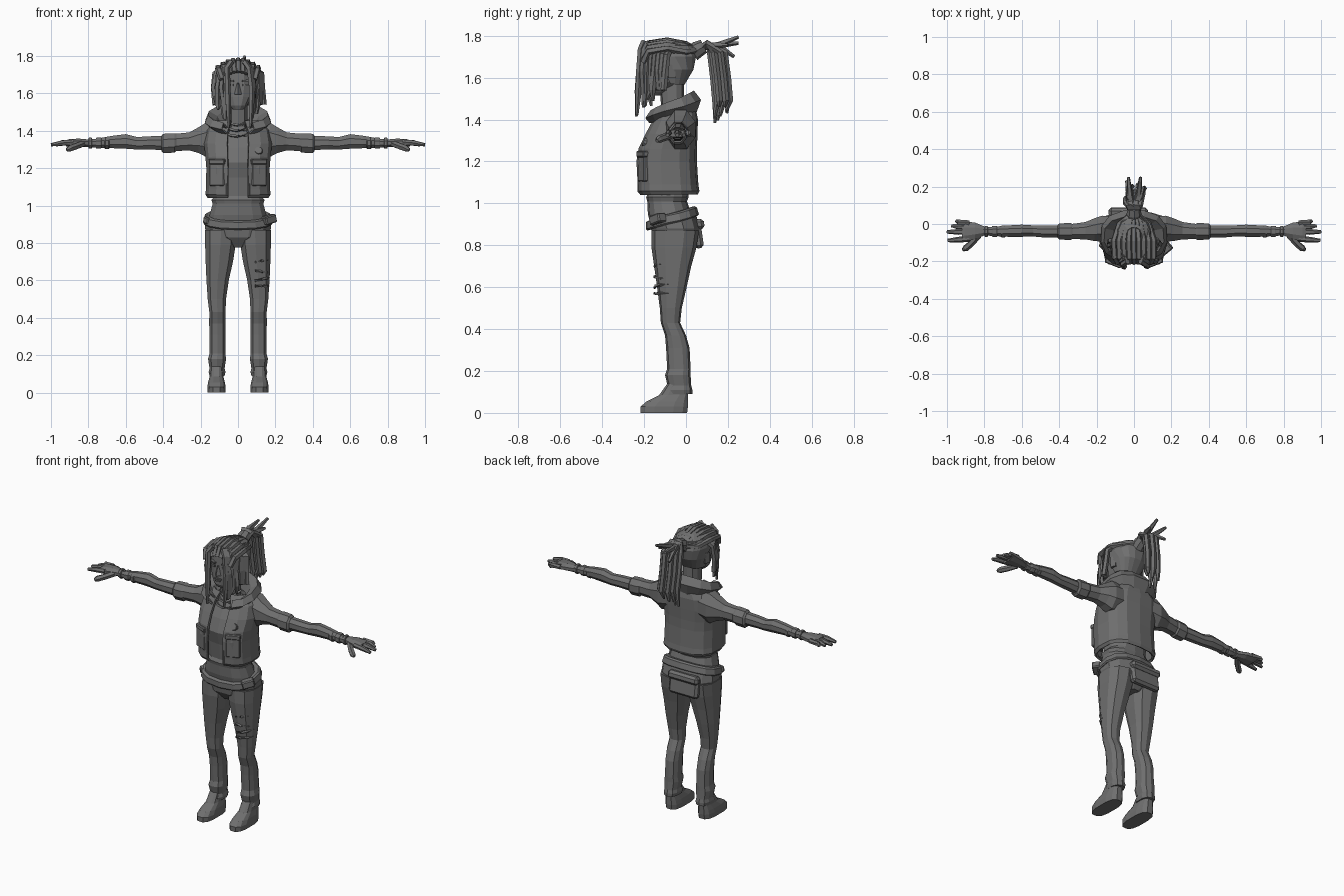
import bpy, bmesh, random
from math import sin, cos, pi, radians, copysign
from mathutils import Vector, Matrix

random.seed(4)
if "Cube" in bpy.data.objects:
    bpy.data.objects.remove(bpy.data.objects["Cube"], do_unlink=True)

GREY = (0.16, 0.16, 0.16, 1)
mat = bpy.data.materials.new("charcoal grey")
mat.use_nodes = True
mat.diffuse_color = GREY
bsdf = mat.node_tree.nodes["Principled BSDF"]
bsdf.inputs["Base Color"].default_value = GREY
bsdf.inputs["Roughness"].default_value = 0.8


def power(v, p):
    return copysign(abs(v) ** p, v)


def zring(z, hw, yf, yb, xc=0, tilt=0, n=12, gap=None, p=0.8):
    """Level cross-section; gap (degrees) leaves it open at the front."""
    if gap is None:
        angles = [2 * pi * (i + 0.5) / n for i in range(n)]
    else:
        g = radians(gap)
        angles = [-pi / 2 + g + (2 * pi - 2 * g) * i / n for i in range(n + 1)]
    yc, hy = (yf + yb) / 2, (yb - yf) / 2
    return [Vector((xc + hw * power(cos(a), p), yc + hy * power(sin(a), p), z + tilt * sin(a)))
            for a in angles]


def xring(x, yc, zc, ry, rz, n=8):
    return [Vector((x, yc + ry * cos(a), zc + rz * sin(a)))
            for a in [2 * pi * (i + 0.5) / n for i in range(n)]]


def loft(bm, rings, closed=True):
    rows = [[bm.verts.new(v) for v in r] for r in rings]
    n = len(rows[0])
    for a, b in zip(rows, rows[1:]):
        for i in range(n if closed else n - 1):
            j = (i + 1) % n
            bm.faces.new((a[i], a[j], b[j], b[i]))
    if closed:
        bm.faces.new(rows[0][::-1])
        bm.faces.new(rows[-1])


def tube(bm, pts, radius, tip=0.3, n=5):
    """Tapered strand along a path."""
    pts = [Vector(q) for q in pts]
    rings, last = [], len(pts) - 1
    for k, q in enumerate(pts):
        d = (pts[min(k + 1, last)] - pts[max(k - 1, 0)]).normalized()
        side = d.cross(Vector((0.9, 0.3, 0.1))).normalized()
        up = d.cross(side)
        r = radius * (tip if k == last else 1)
        rings.append([q + r * (side * cos(2 * pi * i / n) + up * sin(2 * pi * i / n)) for i in range(n)])
    loft(bm, rings)


def box(bm, loc, size, rz=0, ry=0, rx=0):
    m = (Matrix.Translation(loc) @ Matrix.Rotation(radians(rz), 4, 'Z') @ Matrix.Rotation(radians(ry), 4, 'Y')
         @ Matrix.Rotation(radians(rx), 4, 'X') @ Matrix.Diagonal((*size, 1)))
    bmesh.ops.create_cube(bm, size=1, matrix=m)


def finish(name, bm, mirror=False, thick=0, bevel=0):
    bmesh.ops.recalc_face_normals(bm, faces=bm.faces)
    me = bpy.data.meshes.new(name)
    bm.to_mesh(me)
    bm.free()
    me.materials.append(mat)
    ob = bpy.data.objects.new(name, me)
    bpy.context.collection.objects.link(ob)
    if thick:
        s = ob.modifiers.new("thickness", 'SOLIDIFY')
        s.thickness, s.offset = thick, 0
    if bevel:
        ob.modifiers.new("bevel", 'BEVEL').width = bevel
        ob.modifiers["bevel"].segments = 1
    if mirror:
        ob.modifiers.new("mirror", 'MIRROR').use_mirror_merge = False
    return ob


def part(name, rings, closed=True, **kw):
    bm = bmesh.new()
    loft(bm, rings, closed)
    return finish(name, bm, **kw)


# Shoes
part("shoes", [zring(z, hw, f, b, 0.115, p=0.7) for z, hw, f, b in (
    (0, .048, -.22, .008), (.03, .05, -.22, .012), (.055, .046, -.19, .012),
    (.085, .038, -.13, .012), (.14, .034, -.09, .01))], mirror=True)

# Trouser legs with ankle folds
part("trouser_legs", [zring(z, hw, f, b, xc, n=10) for z, xc, hw, f, b in (
    (.09, .112, .042, -.10, .03), (.11, .112, .047, -.10, .03), (.13, .112, .042, -.088, .025),
    (.18, .112, .05, -.10, .022), (.21, .11, .044, -.09, .022), (.31, .11, .044, -.095, .017),
    (.37, .11, .046, -.10, -.0), (.43, .11, .045, -.12, -.028), (.5, .113, .051, -.125, -.02),
    (.6, .109, .062, -.138, .003), (.7, .1, .076, -.152, .025), (.79, .094, .085, -.165, .05),
    (.87, .09, .09, -.165, .062))], mirror=True)

# Hips and waistband
part("trouser_hips", [zring(z, hw, f, b, tilt=t) for z, hw, f, b, t in (
    (.775, .04, -.12, .02, 0), (.83, .16, -.163, .062, 0), (.88, .182, -.17, .068, 0),
    (.925, .178, -.178, .05, .03))])
part("belt", [zring(z, hw, f, b, tilt=.035, n=14) for z, hw, f, b in (
    (.905, .182, -.185, .055), (.912, .188, -.192, .062), (.945, .18, -.192, .052), (.952, .17, -.18, .04))])
bm = bmesh.new()
box(bm, (.165, -.135, .925), (.075, .05, .045), rz=40, ry=-15)
box(bm, (-.165, -.12, .92), (.04, .03, .035), rz=-45, ry=15)
finish("belt_buckles", bm, bevel=.006)
bm = bmesh.new()
box(bm, (-.03, .055, .85), (.2, .045, .13), rx=8)
box(bm, (-.03, .062, .9), (.21, .05, .05), rx=8)
finish("hip_pouch", bm, bevel=.014)

# Torn strips on the left thigh
bm = bmesh.new()
for z, d in ((.57, .0), (.6, .015), (.65, -.01), (.7, .012)):
    pts = [(.1 + .07 * cos(a), -.068 + .082 * sin(a), z + d * cos(a)) for a in (-1.7, -1.2, -.7, -.2)]
    tube(bm, pts, .008, n=4)
finish("trouser_tears", bm)

# Shirt and waist
part("shirt", [zring(z, hw, f, b, n=14) for z, hw, f, b in (
    (.9, .165, -.17, .04), (.95, .155, -.182, .025), (1.01, .138, -.185, .005), (1.03, .145, -.19, .012),
    (1.05, .125, -.18, .01), (1.15, .13, -.19, .02), (1.23, .14, -.21, .02), (1.31, .14, -.18, .02),
    (1.38, .11, -.14, .02), (1.42, .06, -.12, -.005))])

# Open jacket and its raised collar
part("jacket", [zring(z, hw, f, b, n=14, gap=12, p=.72) for z, hw, f, b in (
    (1.045, .158, -.215, .05), (1.06, .168, -.226, .057), (1.09, .165, -.226, .052), (1.2, .163, -.232, .045),
    (1.26, .168, -.222, .045), (1.33, .175, -.188, .048), (1.4, .165, -.15, .05), (1.45, .11, -.12, .04))],
    closed=False, thick=.014)
part("collar", [zring(z, hw, f, b, tilt=t, n=11, gap=24) for z, hw, f, b, t in (
    (1.405, .125, -.18, .045, .02), (1.45, .175, -.2, .07, .045), (1.485, .16, -.175, .04, .05),
    (1.46, .12, -.15, .02, .05), (1.41, .085, -.125, .0, .03))], closed=False, thick=.01)
bm = bmesh.new()
box(bm, (.108, -.2, 1.165), (.085, .035, .12), rz=22)
box(bm, (.108, -.203, 1.235), (.092, .04, .03), rz=22)
box(bm, (.058, -.222, 1.13), (.014, .02, .16), rz=8)
finish("jacket_pockets", bm, mirror=True, bevel=.005)
bm = bmesh.new()
bmesh.ops.create_cone(bm, cap_ends=True, segments=10, radius1=.024, radius2=.02, depth=.03,
                      matrix=Matrix.Translation((.11, -.19, 1.29)) @ Matrix.Rotation(radians(65), 4, 'X'))
finish("round_badge", bm)

# Arms, sleeves and wrist bands
part("sleeves", [xring(*r) for r in (
    (.1, -.025, 1.36, .07, .095), (.17, -.025, 1.352, .075, .1), (.21, -.03, 1.35, .066, .075),
    (.26, -.036, 1.343, .05, .052), (.33, -.04, 1.338, .044, .05), (.34, -.04, 1.335, .05, .056),
    (.4, -.04, 1.332, .046, .056), (.41, -.04, 1.332, .036, .045))], mirror=True)
part("arms", [xring(*r) for r in (
    (.38, -.04, 1.335, .034, .042), (.48, -.04, 1.335, .035, .038), (.54, -.037, 1.333, .032, .036),
    (.6, -.036, 1.343, .035, .042), (.67, -.038, 1.34, .033, .036), (.77, -.04, 1.333, .025, .024),
    (.84, -.035, 1.333, .024, .021))], mirror=True)
bm = bmesh.new()
for x, w, r in ((.70, .025, .034), (.745, .03, .032), (.79, .02, .031)):
    loft(bm, [xring(x + k * w / 2, -.04, 1.334, r * s, r * s) for k, s in ((-1, .9), (-.7, 1), (.7, 1), (1, .9))])
finish("wrist_bands", bm, mirror=True)

# Hands: palm, grouped fingers, index finger and thumb
bm = bmesh.new()
loft(bm, [xring(*r) for r in ((.8, -.037, 1.333, .026, .022), (.85, -.037, 1.336, .048, .024),
                              (.9, -.04, 1.335, .058, .022), (.92, -.042, 1.333, .056, .018))])
for y0, y1, x1 in ((.004, .017, .95), (-.018, -.01, .975), (-.042, -.042, 1.0), (-.08, -.088, .995)):
    tube(bm, [(.88, y0, 1.338), (.94, (y0 + y1) / 2, 1.335), (x1, y1, 1.325)], .0155, tip=.6, n=6)
tube(bm, [(.83, -.06, 1.33), (.87, -.105, 1.315), (.9, -.13, 1.305), (.915, -.138, 1.297)], .018, tip=.5, n=6)
finish("hands", bm, mirror=True)

# Neck and necklaces
part("neck", [zring(z, hw, f, b, n=10) for z, hw, f, b in (
    (1.36, .075, -.13, .0), (1.42, .052, -.115, -.01), (1.6, .052, -.13, -.01))])
bm = bmesh.new()
for z, r in ((1.43, .062), (1.4, .08), (1.37, .095)):
    pts = [(r * cos(a), -.06 + r * sin(a), z + .03 * cos(a) ** 2) for a in [-pi + pi * i / 8 for i in range(9)]]
    tube(bm, pts, .008, tip=1, n=4)
finish("necklaces", bm)

# Head and face
part("head", [zring(z, hw, f, b, p=.75) for z, hw, f, b in (
    (1.515, .03, -.19, -.12), (1.535, .05, -.2, -.08), (1.58, .075, -.2, -.03), (1.64, .09, -.195, .022),
    (1.7, .092, -.19, .036), (1.745, .075, -.175, .02), (1.765, .045, -.13, -.02))])
bm = bmesh.new()
bmesh.ops.create_cone(bm, cap_ends=True, segments=4, radius1=.02, radius2=.005, depth=.06,
                      matrix=Matrix.Translation((0, -.2, 1.625)))
box(bm, (0, -.198, 1.572), (.045, .014, .008))
box(bm, (0, -.198, 1.56), (.034, .016, .008))
for s in (-1, 1):
    box(bm, (s * .042, -.19, 1.668), (.042, .016, .009), rz=s * 14, ry=-s * 8)
    box(bm, (s * .04, -.19, 1.645), (.032, .012, .012), rz=s * 14)
    box(bm, (s * .094, -.07, 1.63), (.02, .035, .065), rz=s * 20)
finish("facial_features", bm)

# Hair: scalp, braided rows, hanging locks and ponytail
part("scalp_hair", [zring(z, hw, f, b, n=11, gap=g) for z, hw, f, b, g in (
    (1.57, .078, -.16, -.01, 95), (1.64, .098, -.19, .032, 80), (1.7, .102, -.2, .045, 50),
    (1.75, .085, -.19, .03, 20), (1.775, .04, -.13, -.02, 20))], closed=False, thick=.01)
bm = bmesh.new()
for k in range(-4, 5):
    drop = .0025 * k * k
    tube(bm, [(k * .022, -.205, 1.715 - drop), (k * .026, -.18, 1.765 - drop), (k * .027, -.09, 1.778 - drop),
              (k * .02, .0, 1.76 - drop), (k * .004, .055, 1.73)], .016, tip=.8)
finish("braided_rows", bm)
bm = bmesh.new()
for s in (-1, 1):
    for i in range(8):
        t = i / 7
        x, y = .062 + .07 * t, -.215 + .125 * t
        j = [random.uniform(-.012, .012) for _ in range(4)]
        tube(bm, [(s * x * .55, y + .015, 1.77 - .03 * t), (s * x * .95, y, 1.735 - .03 * t),
                  (s * (x + j[0]), y - .008, 1.63), (s * (x + j[1]), y - .012 + j[2], 1.54),
                  (s * (x * .95 + j[1]), y - .014 + j[3], 1.42 + .14 * t + 2 * j[2])], .016, tip=.45)
finish("hanging_locks", bm)
bm = bmesh.new()
tube(bm, [(0, .03, 1.715), (0, .055, 1.735), (0, .085, 1.75)], .04, tip=.85, n=8)
finish("hair_tie", bm)
bm = bmesh.new()
for i in range(8):
    x, y = -.045 + .013 * i, .13 + .07 * ((i * 3) % 8) / 7
    tube(bm, [(x * .3, .06, 1.735), (x * .7, .1, 1.765), (x, y - .015, 1.72), (x, y, 1.6),
              (x + .008, y + .01, 1.49), (x, y + random.uniform(-.01, .01), 1.375 + .09 * random.random())],
         .016, tip=.4)
for x, y, z in ((.035, .25, 1.795), (-.03, .25, 1.765), (.05, .2, 1.755), (-.04, .23, 1.7)):
    tube(bm, [(0, .07, 1.745), (x * .7, .15, 1.755), (x, y, z)], .017, tip=.5)
finish("ponytail", bm)
